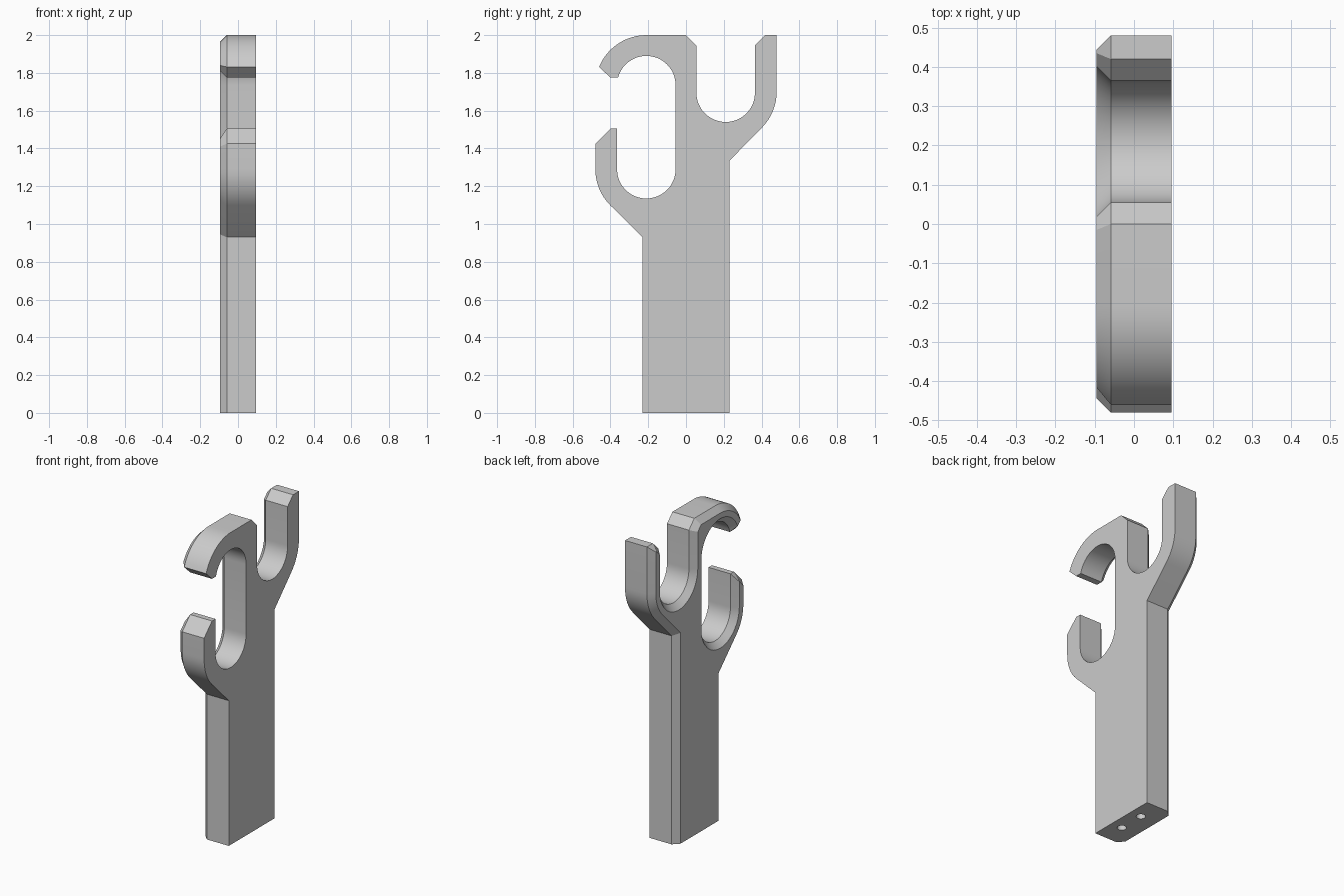
import bpy, bmesh
from math import cos, sin, radians, pi
from mathutils import Vector

cube = bpy.data.objects.get("Cube")
if cube:
    bpy.data.objects.remove(cube, do_unlink=True)

HALF, BEVEL = 0.096, 0.037      # half thickness and edge bevel
INNER, OUTER = 0.155, 0.27      # hook radii


def arc(y, z, r, start, end, steps):
    """Points along an arc, angles in degrees."""
    angles = [radians(start + (end - start) * i / steps) for i in range(steps + 1)]
    return [(y + r * cos(a), z + r * sin(a)) for a in angles]


def cross(a, b):
    return a.x * b.y - a.y * b.x


def inset(points, dist):
    """Mitred inset; the bottom edge stays put and overrun edges collapse."""
    n = len(points)
    pts = [Vector(p) for p in points]
    dirs = [(pts[(i + 1) % n] - pts[i]).normalized() for i in range(n)]
    base = [p + Vector((-d.y, d.x)) * (0 if i == 0 else dist)
            for i, (p, d) in enumerate(zip(pts, dirs))]
    active = set(range(n))

    def corner(i):
        a, b = (i - 1) % n, i % n
        while a not in active:
            a = (a - 1) % n
        while b not in active:
            b = (b + 1) % n
        t = cross(base[b] - base[a], dirs[b]) / cross(dirs[a], dirs[b])
        return base[a] + dirs[a] * t

    for _ in range(n):
        out = [corner(i) for i in range(n)]
        lengths = {i: (out[(i + 1) % n] - out[i]).dot(dirs[i]) for i in active}
        worst = min(lengths, key=lengths.get)
        if lengths[worst] > -1e-5:
            break
        active.remove(worst)
    return out


# Outline in (y, z), counter-clockwise from the bottom edge
outline = [(-0.23, 0), (0.23, 0), (0.23, 1.335)]
outline += arc(0.21, 1.70, OUTER, -45, 0, 8)                 # back arm
outline += [(0.48, 2), (0.42, 2), (0.365, 1.945)]
outline += arc(0.21, 1.695, INNER, 0, -180, 24)              # back cradle
outline += [(0.055, 1.945), (0, 2)]
outline += arc(-0.21, 1.73, OUTER, 90, 158, 12)              # upper hook
outline += [(-0.40, 1.775)]
outline += arc(-0.21, 1.735, INNER, 165, 0, 22)
outline += arc(-0.21, 1.29, INNER, 0, -180, 24)              # front cradle
outline += [(-0.365, 1.505), (-0.40, 1.505), (-0.48, 1.425)]
outline += arc(-0.21, 1.29, OUTER, 180, 225, 8)              # front arm
outline += [(-0.23, 0.93)]

# Plate with a bevel around one side
bm = bmesh.new()
rings = [[bm.verts.new((x, y, z)) for y, z in ring] for x, ring in (
    (HALF, outline), (BEVEL - HALF, outline), (-HALF, inset(outline, BEVEL)))]
bm.faces.new(rings[0])
bm.faces.new(rings[2][::-1])
for a, b in zip(rings, rings[1:]):
    for i in range(len(a)):
        j = (i + 1) % len(a)
        bm.faces.new((a[i], b[i], b[j], a[j]))
bmesh.ops.remove_doubles(bm, verts=bm.verts, dist=1e-4)
bmesh.ops.recalc_face_normals(bm, faces=bm.faces)
mesh = bpy.data.meshes.new("double_hook_holder")
bm.to_mesh(mesh)
bm.free()
holder = bpy.data.objects.new("double_hook_holder", mesh)
bpy.context.collection.objects.link(holder)

# Grey material
grey = bpy.data.materials.new("light_grey")
grey.use_nodes = True
colour = (0.6, 0.6, 0.6, 1)
grey.diffuse_color = colour
grey.node_tree.nodes["Principled BSDF"].inputs["Base Color"].default_value = colour
mesh.materials.append(grey)

# Two peg holes in the bottom
for y in (-0.085, 0.085):
    bpy.ops.mesh.primitive_cylinder_add(vertices=24, radius=0.027, depth=0.4,
                                        location=(0.02, y, 0))
    cutter = bpy.context.object
    cutter.name = "peg_hole_cutter"
    cutter.hide_render = True
    cutter.data.materials.append(grey)
    cut = holder.modifiers.new("peg_hole", 'BOOLEAN')
    cut.operation, cut.solver, cut.object = 'DIFFERENCE', 'EXACT', cutter
    bpy.context.view_layer.objects.active = holder
    bpy.ops.object.modifier_apply(modifier=cut.name)
    bpy.data.objects.remove(cutter, do_unlink=True)

bpy.ops.object.select_all(action='DESELECT')
holder.select_set(True)
bpy.context.view_layer.objects.active = holder
bpy.ops.object.shade_smooth_by_angle(angle=radians(20))
